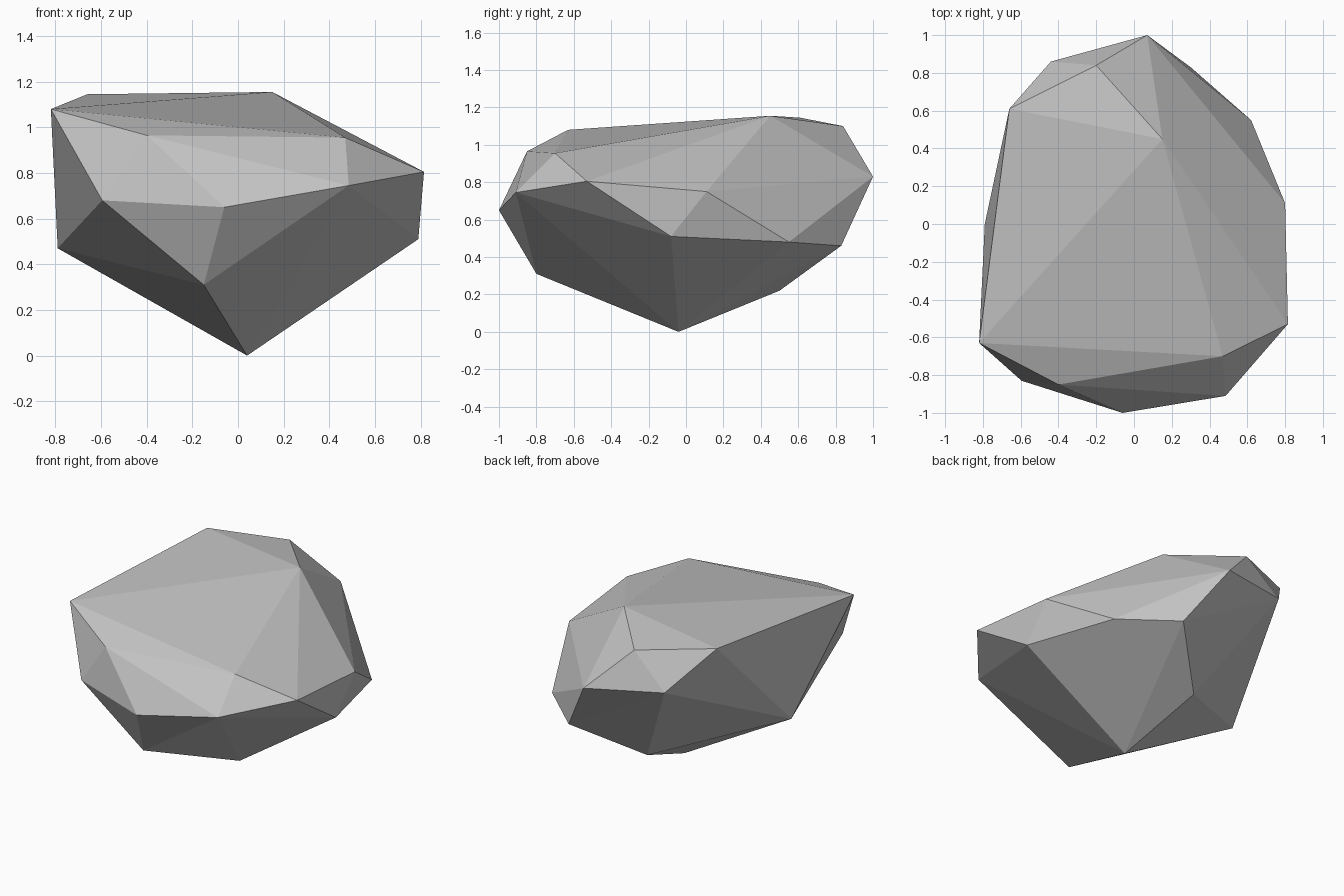
import bpy
import bmesh

cube = bpy.data.objects.get("Cube")
if cube:
    bpy.data.objects.remove(cube, do_unlink=True)

# Plain grey stone
stone = bpy.data.materials.new("grey stone")
stone.use_nodes = True
grey = (0.55, 0.55, 0.55, 1)
stone.diffuse_color = grey
stone.node_tree.nodes["Principled BSDF"].inputs["Base Color"].default_value = grey

# Corners of the boulder, grouped by height
crown = [(0.15, 0.45, 1.155), (-0.66, 0.61, 1.145), (-0.2, 0.84, 1.1),
         (-0.82, -0.63, 1.08), (-0.4, -0.85, 0.965), (0.47, -0.7, 0.955)]
shoulder = [(0.07, 1, 0.83), (-0.44, 0.86, 0.88), (0.815, -0.53, 0.805),
            (0.8, 0.11, 0.75), (0.485, -0.91, 0.745), (-0.06, -1, 0.65),
            (-0.595, -0.83, 0.68)]
belly = [(0.62, 0.55, 0.48), (0.3, 0.83, 0.46), (-0.79, 0, 0.47),
         (0.79, -0.08, 0.51)]
underside = [(-0.15, -0.8, 0.31), (-0.06, 0.5, 0.22), (0.04, -0.04, 0)]

# Facets stretched over the corners
bm = bmesh.new()
for corner in crown + shoulder + belly + underside:
    bm.verts.new(corner)
bmesh.ops.convex_hull(bm, input=bm.verts[:])
bmesh.ops.recalc_face_normals(bm, faces=bm.faces[:])

mesh = bpy.data.meshes.new("boulder")
bm.to_mesh(mesh)
bm.free()
mesh.materials.append(stone)
boulder = bpy.data.objects.new("boulder", mesh)
bpy.context.collection.objects.link(boulder)
